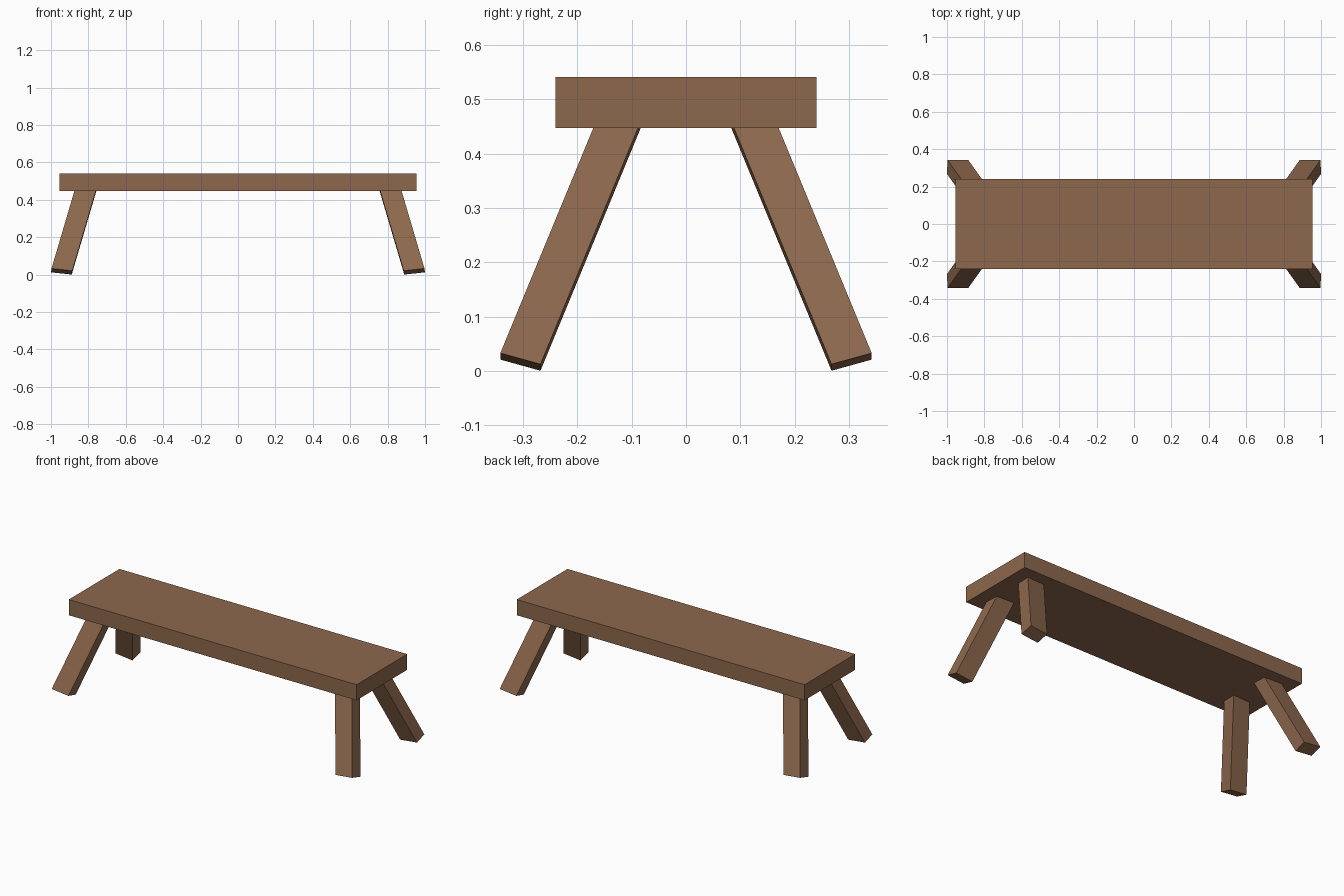
import bpy, bmesh
from mathutils import Matrix, Vector

if "Cube" in bpy.data.objects:
    bpy.data.objects.remove(bpy.data.objects["Cube"])

wood = bpy.data.materials.new("brown_wood")
wood.diffuse_color = (0.27, 0.14, 0.075, 1)
wood.use_nodes = True
wood.node_tree.nodes["Principled BSDF"].inputs["Base Color"].default_value = wood.diffuse_color


def slanted_box(name, center, u, v, w):
    """Box whose three full edge vectors are u, v and w."""
    m = Matrix((u, v, w)).transposed().to_4x4()
    m.translation = center
    bm = bmesh.new()
    bmesh.ops.create_cube(bm, size=1, matrix=m)
    bmesh.ops.recalc_face_normals(bm, faces=bm.faces)
    mesh = bpy.data.meshes.new(name)
    bm.to_mesh(mesh)
    bm.free()
    mesh.materials.append(wood)
    obj = bpy.data.objects.new(name, mesh)
    bpy.context.collection.objects.link(obj)
    return obj


# Plank seat
slanted_box("seat", Vector((0, 0, 0.4945)), (1.91, 0, 0), (0, 0.48, 0), (0, 0, 0.094))

# Four splayed legs, mirrored to each corner; tops end inside the seat
foot = Vector((0.943, 0.305, 0.0165))
rise = Vector((-0.295, -0.413, 1)) * 0.47
for sx, side in ((-1, "left"), (1, "right")):
    for sy, end in ((-1, "front"), (1, "back")):
        flip = Matrix.Diagonal((sx, sy, 1))
        slanted_box(f"{end}_{side}_leg", flip @ (foot + rise / 2),
                    flip @ Vector((0.111, 0, 0.012)),
                    flip @ Vector((-0.003, 0.074, 0.0205)),
                    flip @ rise)
